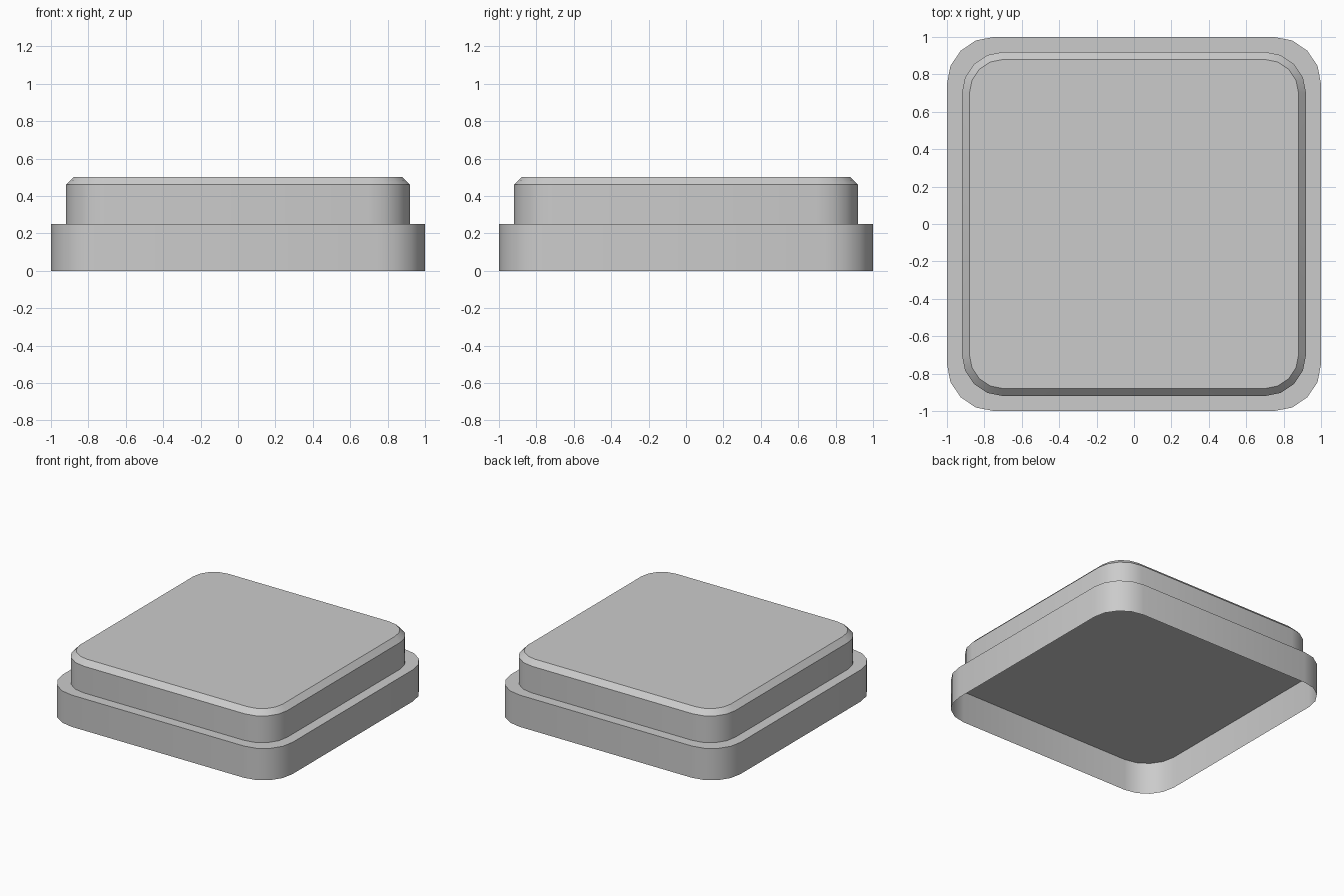
import bpy, bmesh
from math import cos, sin, pi, radians

if "Cube" in bpy.data.objects:
    bpy.data.objects.remove(bpy.data.objects["Cube"])


def rounded_square(half, radius, z, segments=4):
    """Counter-clockwise outline of a square with rounded corners."""
    c = half - radius
    points = []
    for i, (sx, sy) in enumerate([(1, 1), (-1, 1), (-1, -1), (1, -1)]):
        for k in range(segments + 1):
            a = (i + k / segments) * pi / 2
            points.append((sx * c + radius * cos(a), sy * c + radius * sin(a), z))
    return points


def open_tray(name, levels):
    """Stack outlines (half, radius, z) into walls with a top cap and open bottom."""
    bm = bmesh.new()
    rings = [[bm.verts.new(p) for p in rounded_square(*lv)] for lv in levels]
    for low, high in zip(rings, rings[1:]):
        n = len(low)
        for i in range(n):
            j = (i + 1) % n
            bm.faces.new((low[i], low[j], high[j], high[i]))
    bm.faces.new(rings[-1])
    mesh = bpy.data.meshes.new(name)
    bm.to_mesh(mesh)
    bm.free()
    obj = bpy.data.objects.new(name, mesh)
    bpy.context.collection.objects.link(obj)
    bpy.ops.object.select_all(action='DESELECT')
    obj.select_set(True)
    bpy.context.view_layer.objects.active = obj
    bpy.ops.object.shade_smooth_by_angle(angle=radians(30))
    return obj


# Wide lower tier: hollow below, closed at its top
open_tray("base_tier", [(1.0, 0.25, 0.0), (1.0, 0.25, 0.25)])

# Narrower upper tier with a chamfered top edge
open_tray("upper_tier", [(0.92, 0.22, 0.25), (0.92, 0.22, 0.46), (0.88, 0.18, 0.50)])
